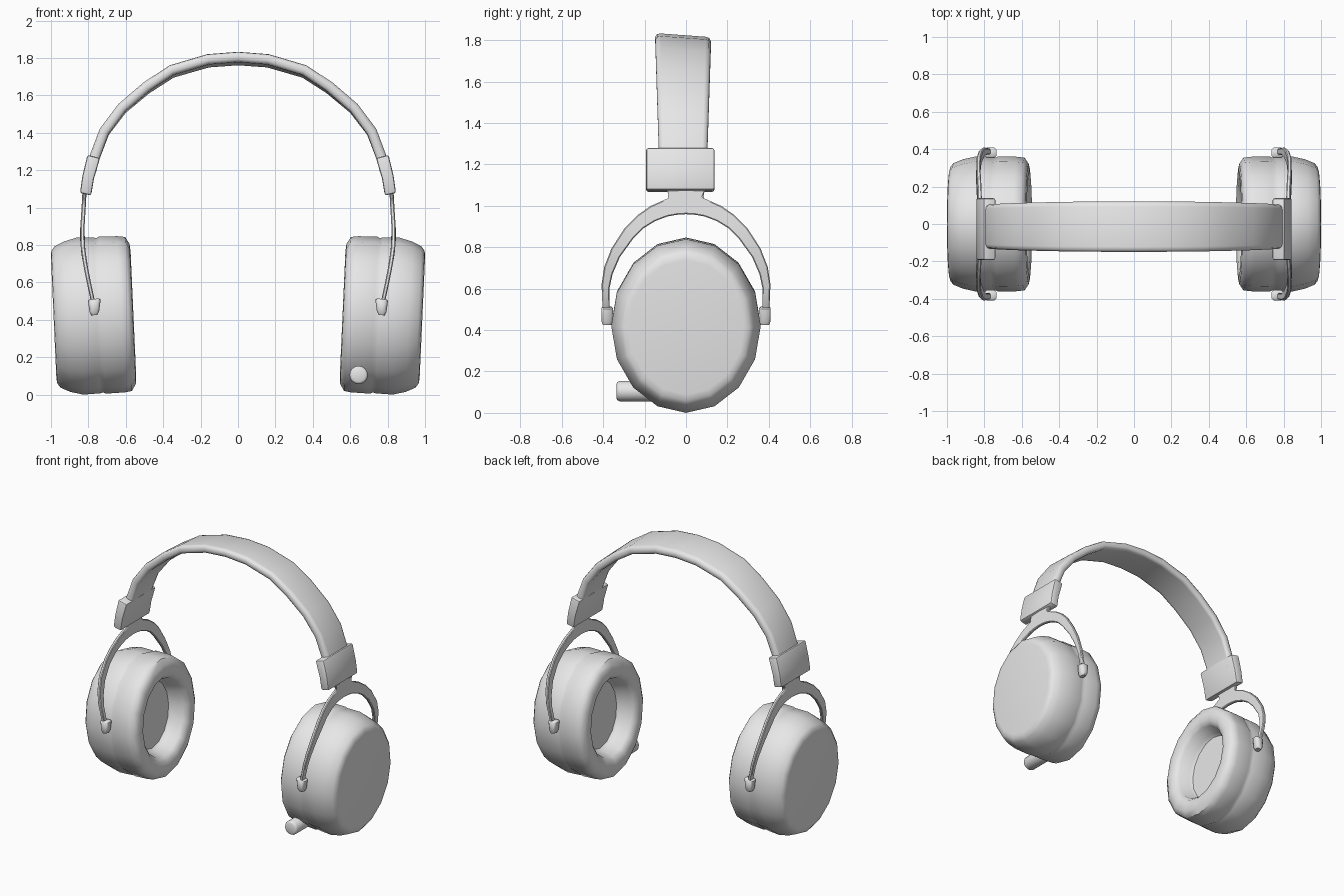
import bpy, bmesh, math
from mathutils import Vector

if "Cube" in bpy.data.objects:
    bpy.data.objects.remove(bpy.data.objects["Cube"])

grey = bpy.data.materials.new("plain grey")
grey.diffuse_color = (0.8, 0.8, 0.8, 1)
grey.use_nodes = True
grey.node_tree.nodes["Principled BSDF"].inputs["Base Color"].default_value = grey.diffuse_color


def loft(name, rings, mirror=True, bevel=0.0, segments=2, smooth=40):
    """Skin closed rings of points, cap both ends, optionally round the edges and mirror in x."""
    bm = bmesh.new()
    rows = [[bm.verts.new(p) for p in ring] for ring in rings]
    n = len(rows[0])
    for a, b in zip(rows, rows[1:]):
        for i in range(n):
            bm.faces.new((a[i], a[(i + 1) % n], b[(i + 1) % n], b[i]))
    bm.faces.new(rows[0][::-1])
    bm.faces.new(rows[-1])
    bmesh.ops.recalc_face_normals(bm, faces=bm.faces)
    if bevel:
        edges = [e for e in bm.edges if e.calc_face_angle(0) > math.radians(35)]
        bmesh.ops.bevel(bm, geom=edges, offset=bevel, segments=segments,
                        profile=0.5, affect='EDGES', clamp_overlap=True)
    mesh = bpy.data.meshes.new(name)
    bm.to_mesh(mesh)
    bm.free()
    mesh.materials.append(grey)
    obj = bpy.data.objects.new(name, mesh)
    bpy.context.collection.objects.link(obj)
    bpy.ops.object.select_all(action='DESELECT')
    obj.select_set(True)
    bpy.context.view_layer.objects.active = obj
    bpy.ops.object.shade_smooth_by_angle(angle=math.radians(smooth))
    if mirror:
        obj.modifiers.new("Mirror", 'MIRROR').use_axis = (True, False, False)
    return obj


# Ear cups: oval turned profile (distance along axis, radius), tilted outwards at the top
tilt = 0.045
centre = Vector((0.775, 0, 0.423))
axis = Vector((1, 0, -tilt)).normalized()
up = Vector((tilt, 0, 1)).normalized()
profile = [(-0.09, 0.235), (-0.11, 0.25), (-0.185, 0.27), (-0.208, 0.295), (-0.216, 0.33),
           (-0.212, 0.375), (-0.19, 0.412), (-0.15, 0.418), (-0.05, 0.42), (-0.035, 0.413),
           (-0.02, 0.417), (0.07, 0.42), (0.14, 0.402), (0.19, 0.378), (0.207, 0.355),
           (0.211, 0.325)]
angles = [math.tau * i / 16 for i in range(16)]
loft("ear_cups", [[centre + axis * t + up * (r * math.cos(a))
                   + Vector((0, r * 0.86 * math.sin(a), 0)) for a in angles]
                  for t, r in profile], smooth=50)

# Headband: rounded flat strip swept along the arch
half = [(0, 1.797), (0.16, 1.785), (0.355, 1.728), (0.49, 1.64), (0.62, 1.53),
        (0.715, 1.405), (0.77, 1.26), (0.785, 1.2)]
path = [(-x, z) for x, z in half[:0:-1]] + half
section = [(-1, 0.3), (-0.93, 0.85), (-0.8, 1), (0, 1), (0.8, 1), (0.93, 0.85), (1, 0.3),
           (1, -0.4), (0.93, -0.9), (0.8, -1), (0, -0.8), (-0.8, -1), (-0.93, -0.9), (-1, -0.4)]
rings = []
for i, (x, z) in enumerate(path):
    x0, z0 = path[max(i - 1, 0)]
    x1, z1 = path[min(i + 1, len(path) - 1)]
    out = Vector((z0 - z1, 0, x1 - x0)).normalized()
    lift = max(0, (z - 1.25) / 0.55)
    width = 0.117 + 0.018 * lift
    rings.append([Vector((x, -0.014 + s * width, z - 0.01 * s * lift)) + out * (h * 0.028)
                  for s, h in section])
loft("headband", rings, mirror=False, smooth=50)

# Slider blocks at the ends of the headband: (inner x, inner z, outer x, outer z)
blocks = [(0.785, 1.065, 0.845, 1.078), (0.77, 1.155, 0.832, 1.17), (0.738, 1.265, 0.805, 1.282)]
loft("slider_blocks", [[(xi, -0.193, zi), (xo, -0.193, zo), (xo, 0.138, zo), (xi, 0.138, zi)]
                       for xi, zi, xo, zo in blocks], bevel=0.012)

# Forked yokes: outer and inner outline (y, z), bent sideways with height
bend = [(0.45, 0.765), (0.55, 0.787), (0.65, 0.808), (0.75, 0.826), (0.85, 0.835),
        (1.0, 0.825), (1.1, 0.82)]


def bend_x(z):
    for (z0, x0), (z1, x1) in zip(bend, bend[1:]):
        if z <= z1:
            return x0 + (x1 - x0) * (z - z0) / (z1 - z0)
    return bend[-1][1]


fork = [((0, 1.08), (0, 0.96)), ((0.095, 1.075), (0.045, 0.957)), ((0.075, 1.042), (0.09, 0.949)),
        ((0.17, 1.0), (0.15, 0.926)), ((0.235, 0.955), (0.205, 0.892)),
        ((0.295, 0.895), (0.255, 0.842)), ((0.36, 0.795), (0.32, 0.752)),
        ((0.395, 0.705), (0.355, 0.67)), ((0.408, 0.62), (0.37, 0.6)), ((0.402, 0.48), (0.37, 0.48))]
fork = [((-a, b), (-c, d)) for (a, b), (c, d) in fork[:0:-1]] + fork
loft("yokes", [[(bend_x(zo) - 0.011, yo, zo), (bend_x(zo) + 0.011, yo, zo),
                (bend_x(zi) + 0.011, yi, zi), (bend_x(zi) - 0.011, yi, zi)]
               for (yo, zo), (yi, zi) in fork], bevel=0.005, segments=1)

# Pivot knobs at the yoke tips: (z, half x, half y)
knob = [(0.425, 0.016, 0.02), (0.445, 0.026, 0.028), (0.505, 0.034, 0.028), (0.512, 0.026, 0.02)]
for side, label in ((-1, "front"), (1, "back")):
    loft(label + "_pivot_knobs",
         [[(0.768 + hx * sx, side * 0.381 + hy * sy, z - 0.1 * hx * sx)
           for sx, sy in ((-1, -0.5), (-0.6, -1), (0.6, -1), (1, -0.5),
                          (1, 0.5), (0.6, 1), (-0.6, 1), (-1, 0.5))]
          for z, hx, hy in knob], smooth=50)

# Short round microphone stub on one cup
stub = [(-0.335, 0.036), (-0.331, 0.044), (-0.322, 0.049), (-0.16, 0.049)]
loft("microphone_stub", [[(0.645 + r * math.cos(a), y, 0.105 + r * math.sin(a)) for a in angles]
                         for y, r in stub], mirror=False)
